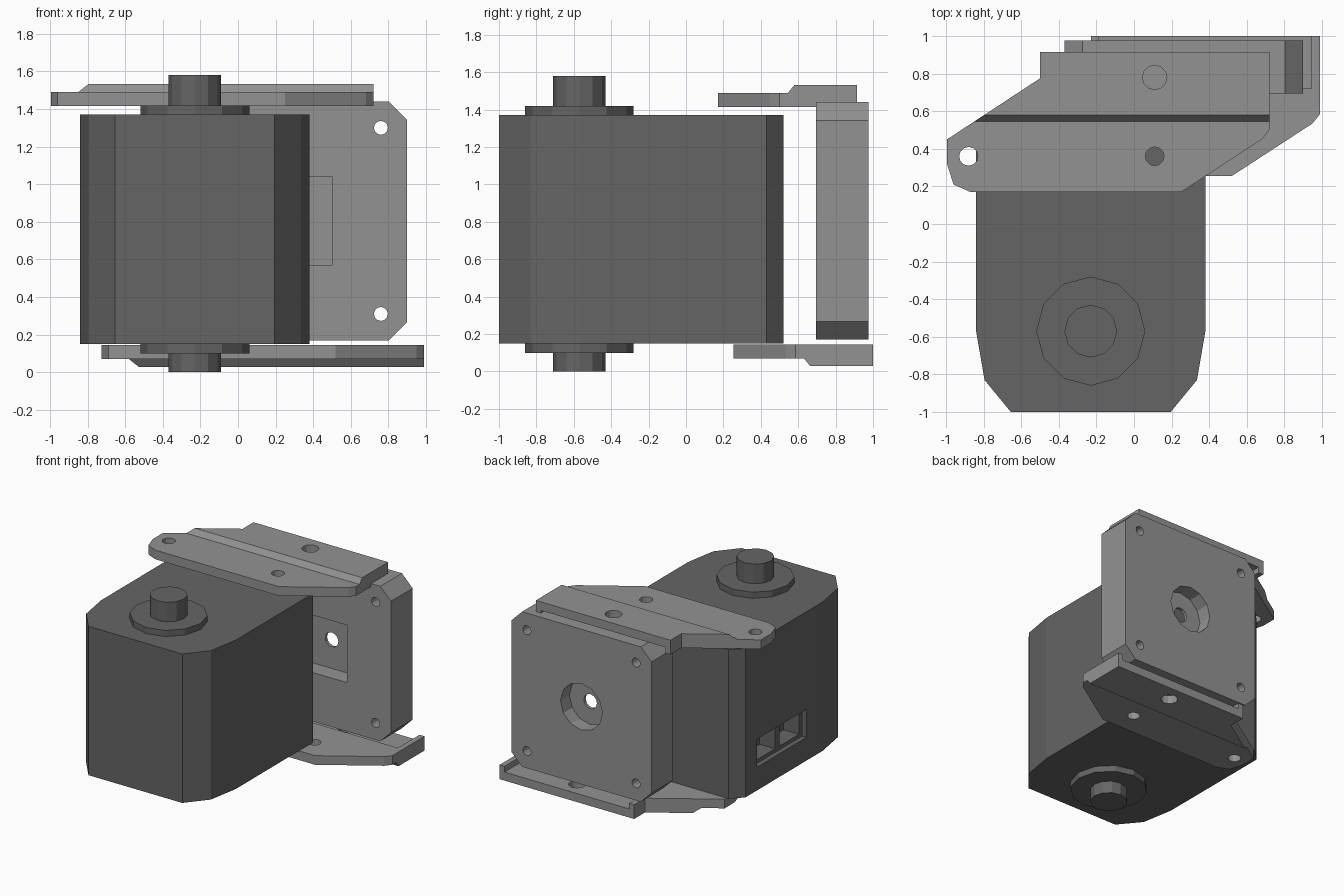
import bpy, bmesh, math
from mathutils import Matrix, Vector

cube = bpy.data.objects.get("Cube")
if cube:
    bpy.data.objects.remove(cube)


def material(name, v):
    m = bpy.data.materials.new(name)
    m.use_nodes = True
    m.diffuse_color = (v, v, v, 1)
    m.node_tree.nodes["Principled BSDF"].inputs["Base Color"].default_value = (v, v, v, 1)
    return m


DARK = material("dark grey plastic", 0.13)
LIGHT = material("mid grey plastic", 0.29)


def prism(name, pts, lo, hi, axis="z", mat=None):
    """Extrude a 2D outline along an axis."""
    place = {"z": lambda u, v, w: (u, v, w),
             "y": lambda u, v, w: (u, w, v),
             "x": lambda u, v, w: (w, u, v)}[axis]
    bm = bmesh.new()
    rings = [[bm.verts.new(place(u, v, w)) for u, v in pts] for w in (lo, hi)]
    for ring in rings:
        bm.faces.new(ring)
    for i in range(len(pts)):
        j = (i + 1) % len(pts)
        bm.faces.new((rings[0][i], rings[0][j], rings[1][j], rings[1][i]))
    bmesh.ops.recalc_face_normals(bm, faces=bm.faces)
    me = bpy.data.meshes.new(name)
    bm.to_mesh(me)
    bm.free()
    me.materials.append(mat or LIGHT)
    ob = bpy.data.objects.new(name, me)
    bpy.context.scene.collection.objects.link(ob)
    return ob


def circle(u, v, r, n=12):
    return [(u + r * math.cos(math.tau * i / n), v + r * math.sin(math.tau * i / n))
            for i in range(n)]


def rect(u0, v0, u1, v1):
    return [(u0, v0), (u1, v0), (u1, v1), (u0, v1)]


def cut(ob, cutters):
    """Subtract the cutters, bake the result and remove them."""
    for c in cutters:
        c.hide_render = True
        mod = ob.modifiers.new("cut", "BOOLEAN")
        mod.operation, mod.solver, mod.object = "DIFFERENCE", "EXACT", c
    bpy.context.view_layer.update()
    baked = bpy.data.meshes.new_from_object(
        ob.evaluated_get(bpy.context.evaluated_depsgraph_get()))
    ob.modifiers.clear()
    ob.data = baked
    for c in cutters:
        bpy.data.objects.remove(c)


# Servo body with chamfered corners
CX, CY = -0.23, -0.57
half = [(0.425, -1), (0.565, -0.83), (0.61, CY), (0.61, 0.43), (0.52, 0.52)]
outline = [(CX + x, y) for x, y in half] + [(CX - x, y) for x, y in reversed(half)]
body = prism("servo_body", outline, 0.15, 1.37, mat=DARK)

# Connector recess with two sockets on one side
cut(body, [prism("recess_cutter", rect(-0.36, 0.34, 0.28, 0.57), -1, -0.8, "x", DARK)])
cut(body, [prism("socket_cutter", rect(y, 0.37, y + 0.25, 0.54), -0.9, -0.66, "x", DARK)
           for y in (-0.32, -0.01)])

# Output flanges and shafts, above and below
for side, z0, z1, z2 in (("upper", 1.37, 1.42, 1.58), ("lower", 0.15, 0.10, 0.0)):
    prism(side + "_flange", circle(CX, CY, 0.29), min(z0, z1), max(z0, z1), mat=DARK)
    prism(side + "_shaft", circle(CX, CY, 0.14), min(z1, z2), max(z1, z2), mat=DARK)

# Square mounting block with clipped corners, screw holes and a stepped bore
MX, MZ, R, C = 0.265, 0.805, 0.635, 0.097
corner = [(R, R - C), (R - C, R)]
ring = []
for k in range(4):
    turn = Matrix.Rotation(k * math.pi / 2, 2)
    ring += [tuple(turn @ Vector(p) + Vector((MX, MZ))) for p in corner]
block = prism("mounting_block", ring, 0.695, 0.975, "y")
cutters = [prism("screw_cutter", circle(MX + sx * 0.495, MZ + sz * 0.495, 0.037), 0.6, 1.1, "y")
           for sx in (-1, 1) for sz in (-1, 1)]
cutters += [prism("square_cutter", rect(MX - 0.235, MZ - 0.235, MX + 0.235, MZ + 0.235),
                  0.6, 0.835, "y"),
            prism("bore_cutter", circle(MX, MZ, 0.19), 0.86, 1.1, "y"),
            prism("centre_cutter", circle(MX, MZ, 0.06), 0.6, 1.1, "y")]
cut(block, cutters)

# Upper bracket: stepped arm with screw holes and a pocket underneath
arm = [(-0.5, 0.915), (-0.5, 0.775), (-0.995, 0.45), (-0.995, 0.32), (-0.96, 0.21),
       (-0.87, 0.17), (0.25, 0.17), (0.68, 0.45), (0.72, 0.5), (0.72, 0.915)]
bracket = prism("upper_bracket", arm, 1.415, 1.532)
step = [(0, 1.49), (0.545, 1.49), (0.58, 1.532), (0.6, 1.6), (0, 1.6)]
cut(bracket, [prism("step_cutter", step, -1.2, 1.2, "x"),
              prism("pocket_cutter", rect(-0.455, 0.635, 0.675, 1.1), 1.3, 1.462)]
    + [prism("hole_cutter", circle(x, y, r), 1.2, 1.7)
       for x, y, r in ((-0.88, 0.36, 0.05), (0.11, 0.36, 0.05), (0.11, 0.78, 0.065))])

# Lower bracket: the same part turned over and shifted
mesh = bracket.data.copy()
mesh.transform(Matrix.Translation((0.27, 0.085, 1.56)) @ Matrix.Diagonal((1, 1, -1, 1)))
mesh.flip_normals()
lower = bpy.data.objects.new("lower_bracket", mesh)
bpy.context.scene.collection.objects.link(lower)
